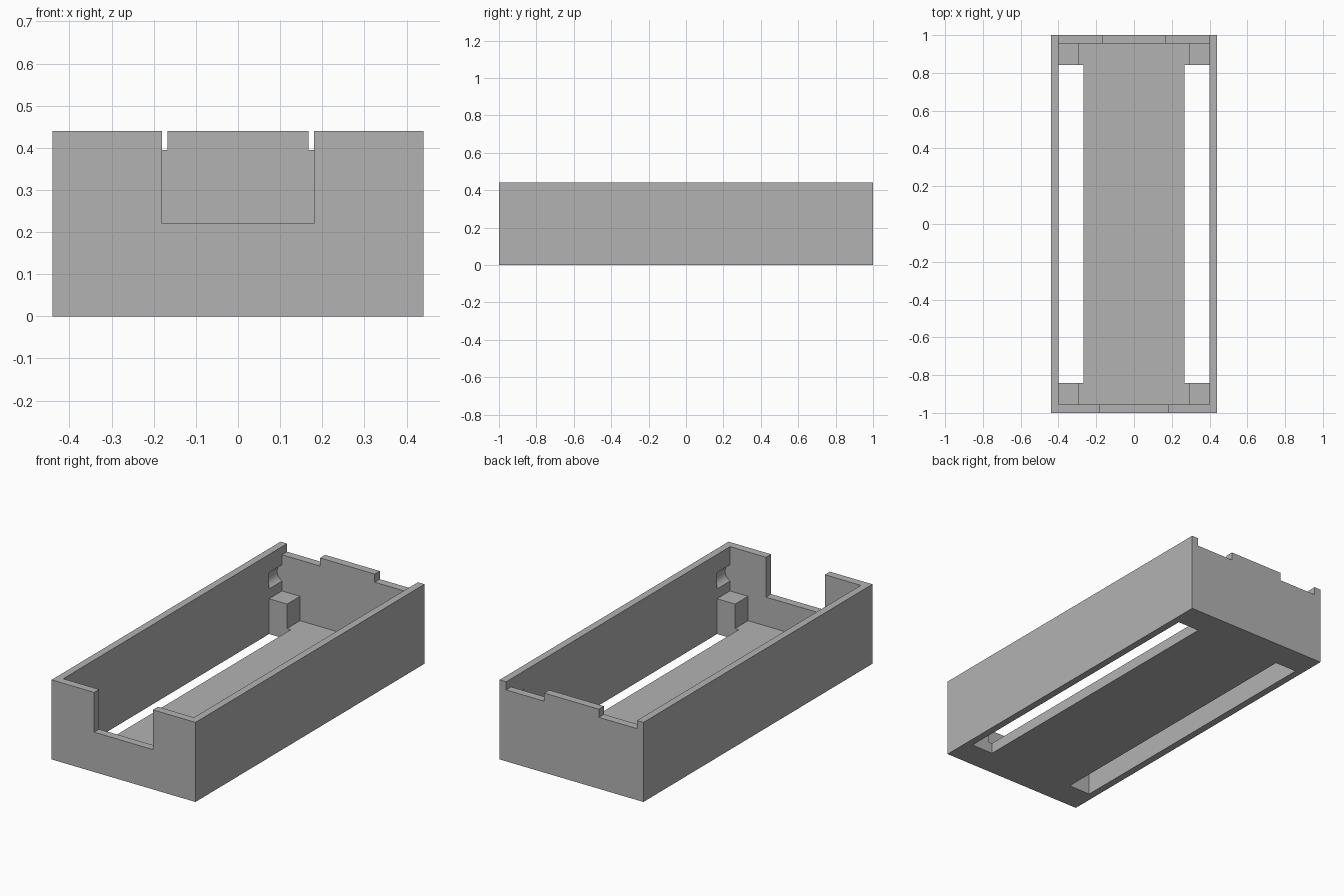
import bpy
import math

if "Cube" in bpy.data.objects:
    bpy.data.objects.remove(bpy.data.objects["Cube"], do_unlink=True)

HALF_X, HALF_Y, HEIGHT = 0.44, 1.0, 0.44
IN_X, IN_Y, FLOOR = 0.40, 0.956, 0.06
SLOT_X, SLOT_Y = 0.267, 0.843

grey = bpy.data.materials.new("plain_grey")
grey.use_nodes = True
colour = (0.45, 0.45, 0.45, 1)
grey.diffuse_color = colour
grey.node_tree.nodes["Principled BSDF"].inputs["Base Color"].default_value = colour


def box(name, lo, hi):
    """Axis-aligned box between two corners."""
    bpy.ops.mesh.primitive_cube_add(size=1)
    ob = bpy.context.object
    ob.name = name
    for v in ob.data.vertices:
        v.co = [hi[i] if v.co[i] > 0 else lo[i] for i in range(3)]
    ob.data.materials.append(grey)
    return ob


def combine(target, tool, operation):
    """Apply a boolean and remove the tool object."""
    mod = target.modifiers.new("boolean", 'BOOLEAN')
    mod.operation = operation
    mod.solver = 'EXACT'
    mod.object = tool
    bpy.context.view_layer.objects.active = target
    bpy.ops.object.modifier_apply(modifier=mod.name)
    bpy.data.objects.remove(tool, do_unlink=True)


def side_box(name, side, x, y, z):
    """Box given by ranges, with x mirrored by side."""
    xs = sorted(side * v for v in x)
    return box(name, (xs[0], y[0], z[0]), (xs[1], y[1], z[1]))


# Outer shell with open cavity
tray = box("tray", (-HALF_X, -HALF_Y, 0), (HALF_X, HALF_Y, HEIGHT))
combine(tray, box("cavity", (-IN_X, -IN_Y, FLOOR), (IN_X, IN_Y, 1)), 'DIFFERENCE')

# Wide notch in the front wall
combine(tray, box("front_notch", (-0.18, -1.1, 0.22), (0.18, -0.9, 1)), 'DIFFERENCE')

for side in (-1, 1):
    # Shallow notches beside the tab on the back wall
    combine(tray, side_box("back_notch", side, (0.167, IN_X), (0.9, 1.1), (0.395, 1)),
            'DIFFERENCE')
    # Corner blocks
    for end in (-1, 1):
        ys = sorted((end * 0.80, end * 0.975))
        combine(tray, side_box("corner_block", side, (0.29, 0.42), ys, (0.03, 0.195)),
                'UNION')
    # Long floor slots, trimming the blocks flush with the slot ends
    combine(tray, side_box("floor_slot", side, (SLOT_X, IN_X), (-SLOT_Y, SLOT_Y), (-0.1, 0.3)),
            'DIFFERENCE')
    # Rounded recesses in the side walls above the blocks
    for end in (-1, 1):
        bpy.ops.mesh.primitive_cylinder_add(
            vertices=48, radius=0.049, depth=IN_Y - SLOT_Y,
            location=(side * 0.381, end * (IN_Y + SLOT_Y) / 2, 0.295),
            rotation=(math.pi / 2, 0, 0))
        recess = bpy.context.object
        recess.data.materials.append(grey)
        combine(tray, recess, 'DIFFERENCE')

bpy.ops.object.select_all(action='DESELECT')
tray.select_set(True)
bpy.context.view_layer.objects.active = tray
bpy.ops.object.shade_smooth_by_angle(angle=math.radians(30))
